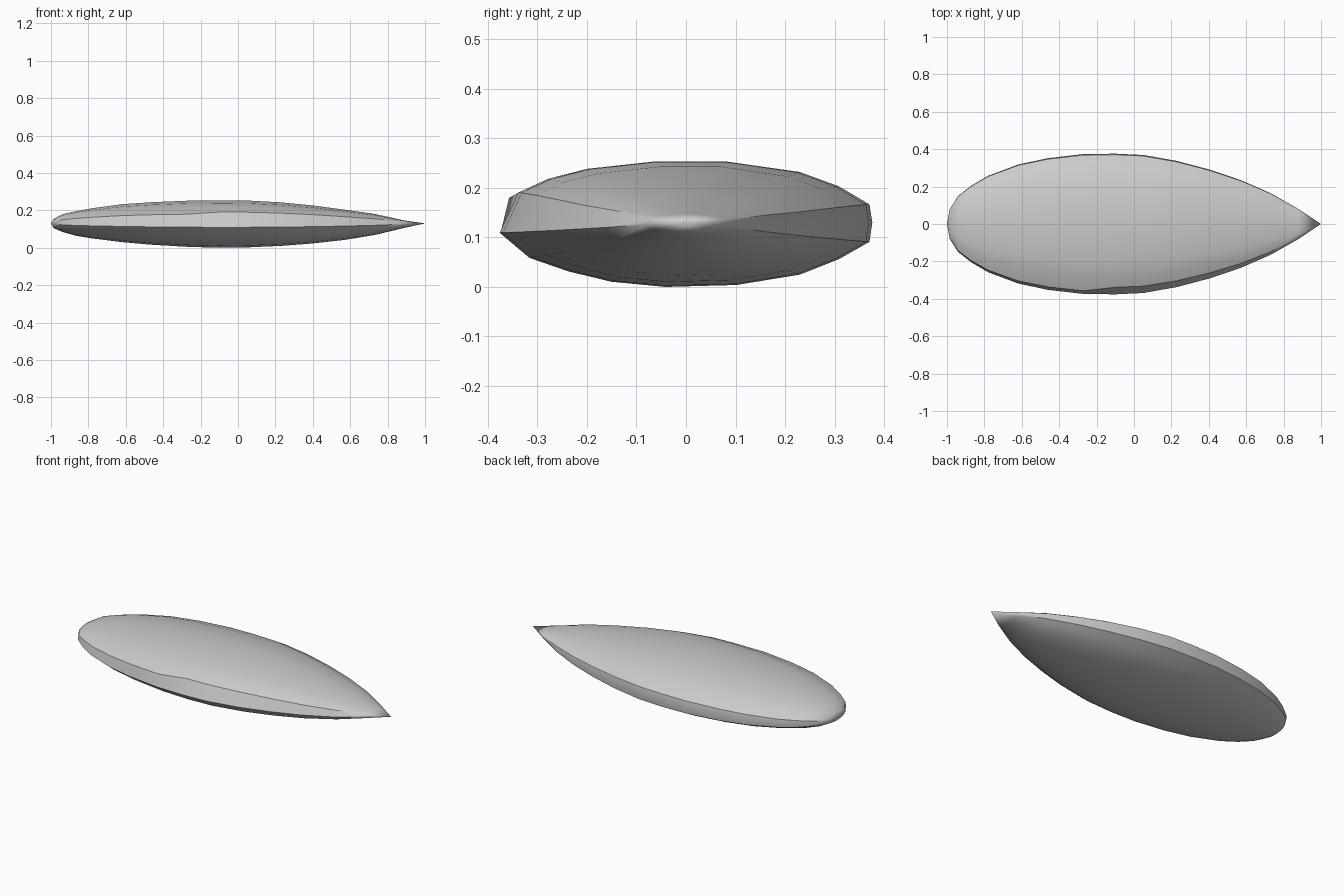
import bpy, bmesh, math

cube = bpy.data.objects.get("Cube")
if cube:
    bpy.data.objects.remove(cube, do_unlink=True)

stone = bpy.data.materials.new("pale grey stone")
stone.use_nodes = True
colour = (0.6, 0.6, 0.6, 1)
stone.diffuse_color = colour
stone.node_tree.nodes["Principled BSDF"].inputs["Base Color"].default_value = colour

MID = 0.13
# Stations along the blade: x, half width, rise above and drop below the middle
STATIONS = [
    (-0.985, .08, .025, .025), (-.94, .15, .05, .045), (-.87, .205, .066, .065),
    (-.78, .258, .083, .08), (-.62, .318, .105, .1), (-.46, .352, .116, .114),
    (-.27, .374, .124, .125), (-.1, .376, .126, .13), (.05, .369, .125, .128),
    (.23, .337, .115, .12), (.4, .292, .098, .107), (.57, .235, .075, .088),
    (.73, .165, .052, .062), (.88, .08, .018, .026)]
# Widest cross-section as fractions of half width and of rise or drop
SECTION = [
    (-1, -.16), (-.9, .48), (-.74, .7), (-.53, .86), (-.16, .98), (.21, .98),
    (.61, .81), (.82, .58), (.985, .29), (1, 0), (.985, -.3), (.82, -.57),
    (.61, -.81), (.27, -.97), (-.11, -1), (-.4, -.92), (-.63, -.76), (-.84, -.55)]
FRONT_EDGES, BACK_EDGES = (0, 1), (8, 10)

bm = bmesh.new()
rings = []
for x, half, rise, drop in STATIONS:
    ring = []
    for i, (fy, fz) in enumerate(SECTION):
        # The front bevel is narrower and steeper toward the blunt end
        if i == 1 and x < -.2:
            fy, fz = -.955, .4
        ring.append(bm.verts.new((x, fy * half, MID + fz * (rise if fz > 0 else drop))))
    rings.append(ring)

# Skin between the stations, with sharp bevel edges along both rims
n = len(SECTION)
for a, b in zip(rings, rings[1:]):
    for i in range(n):
        j = (i + 1) % n
        bm.faces.new((a[i], a[j], b[j], b[i]))
    for i in FRONT_EDGES + BACK_EDGES:
        bm.edges.get((a[i], b[i])).smooth = False

# Close both ends at a point
for x, ring in ((-1, rings[0]), (1, rings[-1])):
    tip = bm.verts.new((x, 0, MID))
    for i in range(n):
        bm.faces.new((ring[i], ring[(i + 1) % n], tip))
bmesh.ops.recalc_face_normals(bm, faces=bm.faces)
for face in bm.faces:
    face.smooth = True

mesh = bpy.data.meshes.new("stone_blade")
bm.to_mesh(mesh)
bm.free()
mesh.materials.append(stone)
blade = bpy.data.objects.new("stone_blade", mesh)
bpy.context.collection.objects.link(blade)
